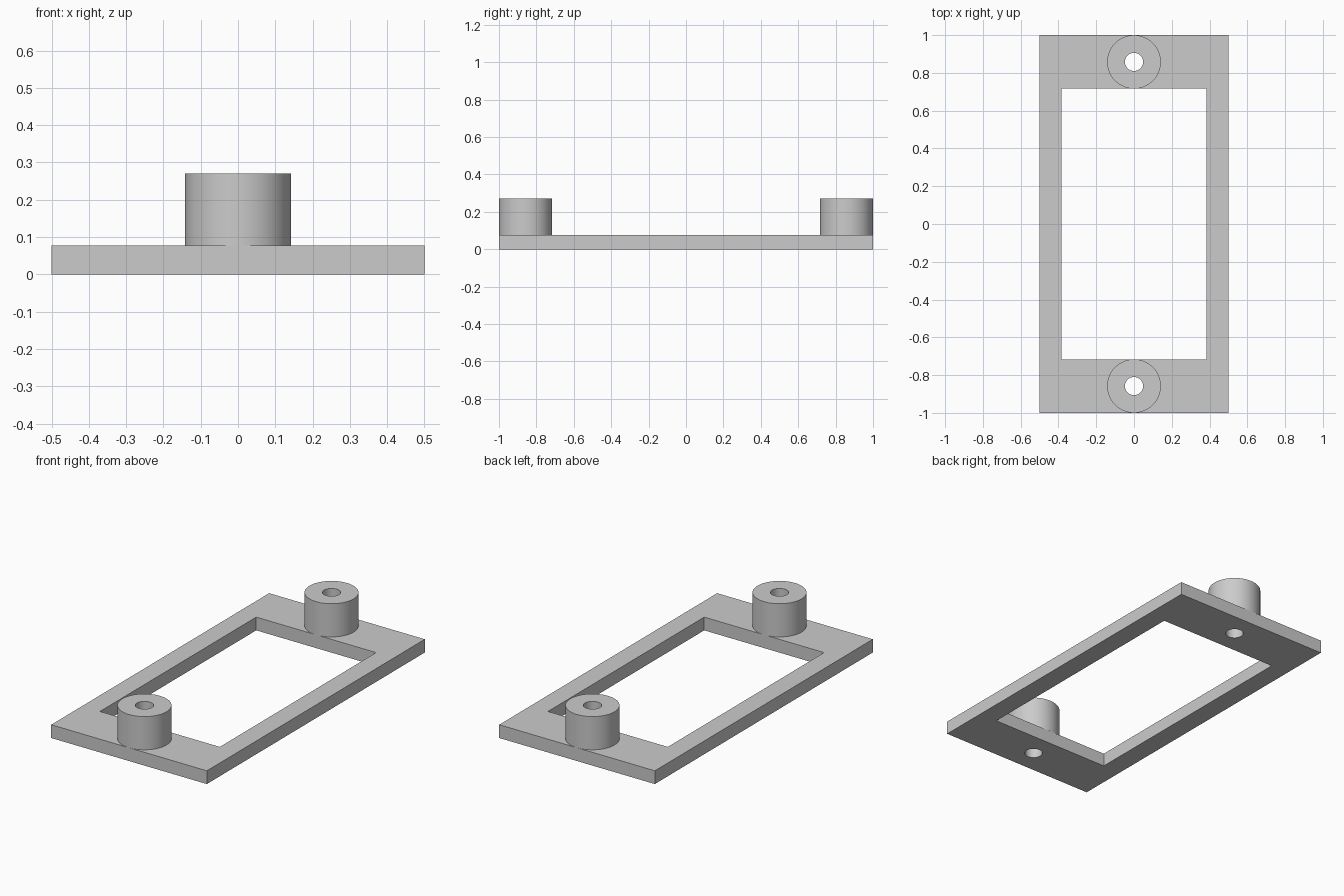
import bpy
from math import cos, sin, tau, radians

# Remove the default cube
cube = bpy.data.objects.get("Cube")
if cube:
    bpy.data.objects.remove(cube, do_unlink=True)

PLATE_TOP = 0.077
BOSS_TOP = 0.27
BOSS_Y = 0.858
BOSS_R = 0.142
HOLE_R = 0.048

grey = bpy.data.materials.new("plain grey")
grey.use_nodes = True
grey.diffuse_color = (0.6, 0.6, 0.6, 1)
grey.node_tree.nodes["Principled BSDF"].inputs["Base Color"].default_value = grey.diffuse_color


def rectangle(hx, hy):
    return [(-hx, -hy), (hx, -hy), (hx, hy), (-hx, hy)]


def circle(y, r, n=64):
    return [(r * cos(tau * i / n), y + r * sin(tau * i / n)) for i in range(n)]


def extruded(name, outlines, z0, z1):
    """Solid from flat outlines; inner outlines become through holes."""
    curve = bpy.data.curves.new(name, 'CURVE')
    curve.dimensions = '2D'
    curve.fill_mode = 'BOTH'
    curve.extrude = (z1 - z0) / 2
    for points in outlines:
        spline = curve.splines.new('POLY')
        spline.points.add(len(points) - 1)
        for p, (x, y) in zip(spline.points, points):
            p.co = (x, y, 0, 1)
        spline.use_cyclic_u = True
    curve.materials.append(grey)
    obj = bpy.data.objects.new(name, curve)
    obj.location.z = (z0 + z1) / 2
    bpy.context.collection.objects.link(obj)
    # Turn into a welded mesh with sharp rims and smooth walls
    bpy.ops.object.select_all(action='DESELECT')
    obj.select_set(True)
    bpy.context.view_layer.objects.active = obj
    bpy.ops.object.convert(target='MESH')
    obj = bpy.context.object
    bpy.ops.object.mode_set(mode='EDIT')
    bpy.ops.mesh.select_all(action='SELECT')
    bpy.ops.mesh.remove_doubles(threshold=0.0001)
    bpy.ops.mesh.normals_make_consistent(inside=False)
    bpy.ops.object.mode_set(mode='OBJECT')
    bpy.ops.object.shade_smooth_by_angle(angle=radians(30))
    return obj


# Frame plate with window and two screw holes
extruded("frame_plate",
         [rectangle(0.5, 1.0), rectangle(0.385, 0.717),
          circle(BOSS_Y, HOLE_R), circle(-BOSS_Y, HOLE_R)],
         0, PLATE_TOP)

# Standoff bosses, drilled through
for name, y in (("front_boss", -BOSS_Y), ("back_boss", BOSS_Y)):
    extruded(name, [circle(y, BOSS_R), circle(y, HOLE_R)], PLATE_TOP, BOSS_TOP)
